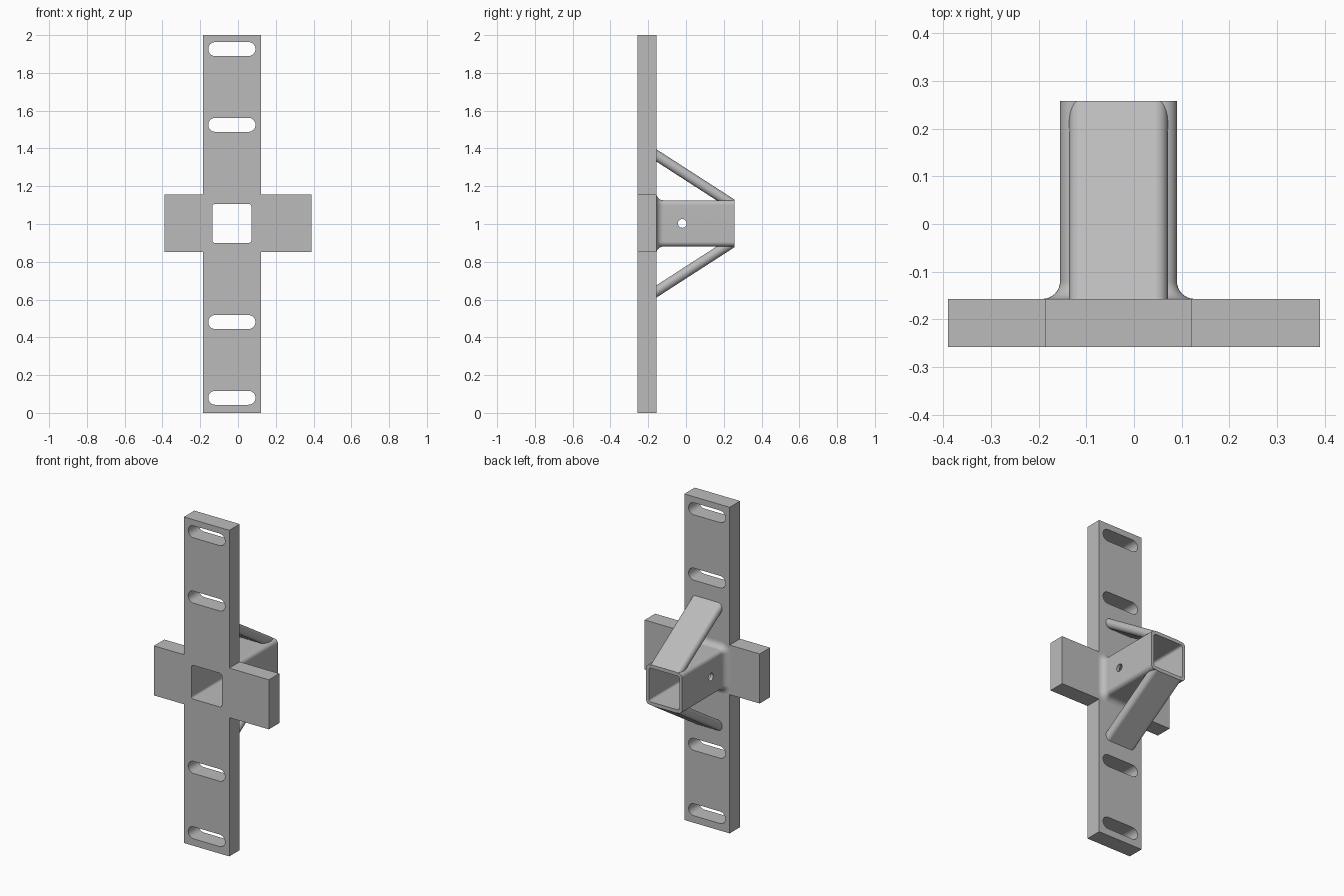
import bpy, bmesh
from math import sin, cos, pi, radians
from mathutils import Vector

if "Cube" in bpy.data.objects:
    bpy.data.objects.remove(bpy.data.objects["Cube"])

CX, CZ = -0.0325, 1.003            # axis of the square tube
FRONT, FACE, END = -0.258, -0.157, 0.258
TUBE, BORE, STEM, ARM = 0.1225, 0.1035, 0.154, 0.39

steel = bpy.data.materials.new("plain grey steel")
steel.use_nodes = True
grey = (0.5, 0.5, 0.5, 1)
steel.diffuse_color = grey
steel.node_tree.nodes["Principled BSDF"].inputs["Base Color"].default_value = grey


def rounded(hw, hh, r, seg=8):
    """Outline of a rounded rectangle around the origin."""
    pts = []
    for k, (sx, sz) in enumerate([(1, 1), (-1, 1), (-1, -1), (1, -1)]):
        for i in range(seg + 1):
            a = (k + i / seg) * pi / 2
            pts.append((sx * (hw - r) + r * cos(a), sz * (hh - r) + r * sin(a)))
    return pts


def at_y(outline, y, cx=CX, cz=CZ):
    return [Vector((cx + u, y, cz + v)) for u, v in outline]


def skin(bm, loops, ring=False):
    """Join loops with quads; cap the ends, or close the ring."""
    rows = [[bm.verts.new(p) for p in loop] for loop in loops]
    n = len(rows[0])
    for a, b in zip(rows, rows[1:] + rows[:1] if ring else rows[1:]):
        for i in range(n):
            j = (i + 1) % n
            bm.faces.new((a[i], a[j], b[j], b[i]))
    if not ring:
        bm.faces.new(rows[0])
        bm.faces.new(rows[-1])


def finish(name, bm):
    bmesh.ops.recalc_face_normals(bm, faces=bm.faces[:])
    mesh = bpy.data.meshes.new(name)
    bm.to_mesh(mesh)
    bm.free()
    mesh.materials.append(steel)
    obj = bpy.data.objects.new(name, mesh)
    bpy.context.collection.objects.link(obj)
    return obj


def activate(obj):
    bpy.ops.object.select_all(action='DESELECT')
    obj.select_set(True)
    bpy.context.view_layer.objects.active = obj


def cut(obj, bm):
    cutter = finish("cutter", bm)
    cutter.hide_render = True
    mod = obj.modifiers.new("cut", 'BOOLEAN')
    mod.operation, mod.solver, mod.object = 'DIFFERENCE', 'EXACT', cutter
    activate(obj)
    bpy.ops.object.modifier_apply(modifier=mod.name)
    bpy.data.objects.remove(cutter)


def smooth(obj):
    activate(obj)
    bpy.ops.object.shade_smooth_by_angle(angle=radians(30))
    obj.modifiers.new("flat faces", 'WEIGHTED_NORMAL').keep_sharp = True


# Cross-shaped mounting plate
l, r, b, t = CX - STEM, CX + STEM, CZ - 0.152, CZ + 0.152
cross = [(l, 0), (r, 0), (r, b), (ARM, b), (ARM, t), (r, t),
         (r, 2), (l, 2), (l, t), (-ARM, t), (-ARM, b), (l, b)]
bm = bmesh.new()
skin(bm, [at_y(cross, y, 0, 0) for y in (FRONT, FACE)])
plate = finish("mounting_plate", bm)

# Square bore and four slots through the plate
bm = bmesh.new()
depth = (FRONT - 0.1, FACE + 0.1)
skin(bm, [at_y(rounded(BORE, BORE, 0.015), y) for y in depth])
for offset in (-0.923, -0.522, 0.522, 0.923):
    slot = rounded(0.125, 0.037, 0.0368)
    skin(bm, [at_y(slot, y, CX, CZ + offset) for y in depth])
cut(plate, bm)
smooth(plate)

# Hollow square tube with a fillet where it meets the plate
FILLET = 0.037
profile = []
for i in range(9):
    a = i / 8 * pi / 2
    grow = FILLET * (1 - sin(a))
    profile.append((FACE + FILLET * (1 - cos(a)), TUBE + grow, 0.025 + grow))
profile += [(END, TUBE, 0.025), (END, BORE, 0.015), (FACE, BORE, 0.015)]
bm = bmesh.new()
skin(bm, [at_y(rounded(h, h, rad), y) for y, h, rad in profile], ring=True)
tube = finish("square_tube", bm)

# Pin hole across the tube
bm = bmesh.new()
pin = [(0.023 * cos(i * pi / 16), 0.023 * sin(i * pi / 16)) for i in range(32)]
skin(bm, [[Vector((x, u - 0.02, CZ + v)) for u, v in pin] for x in (-0.5, 0.5)])
cut(tube, bm)
smooth(tube)

# Round-edged diagonal braces above and below the tube
slope = radians(32.8)
along = Vector((0, cos(slope), -sin(slope)))
normal = Vector((0, sin(slope), cos(slope)))
foot = Vector((CX, 0.212, CZ + TUBE))
for name, side in (("upper_brace", 1), ("lower_brace", -1)):
    bm = bmesh.new()
    section = rounded(BORE, 0.0273, 0.0271)
    skin(bm, [[foot + along * d + Vector((u, 0, 0)) + normal * v for u, v in section]
              for d in (-0.6, 0.2)])
    # Trim at the plate, the tube wall and the tube end
    for co, no in (((0, FACE - 0.01, 0), (0, -1, 0)),
                   ((0, 0, CZ + TUBE - 0.01), (0, 0, -1)),
                   ((0, END, 0), (0, 1, 0))):
        geom = bm.verts[:] + bm.edges[:] + bm.faces[:]
        res = bmesh.ops.bisect_plane(bm, geom=geom, plane_co=co, plane_no=no,
                                     clear_outer=True)
        edges = [e for e in bm.edges if e.is_boundary]
        bmesh.ops.holes_fill(bm, edges=edges, sides=0)
    for v in bm.verts:
        v.co.z = CZ + side * (v.co.z - CZ)
    smooth(finish(name, bm))
